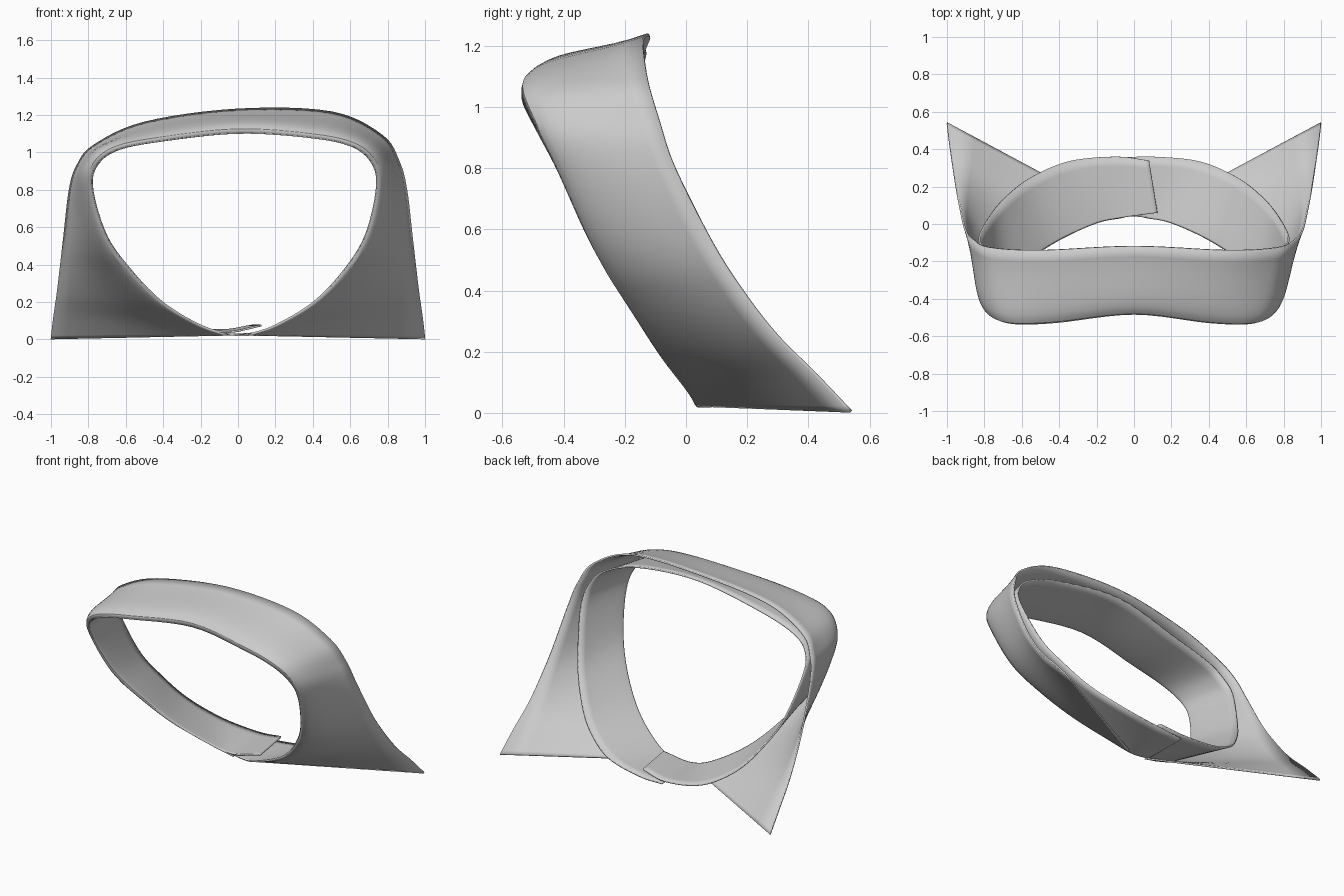
import bpy
from mathutils import Vector as V

if "Cube" in bpy.data.objects:
    bpy.data.objects.remove(bpy.data.objects["Cube"])

# Stations from front opening to centre back: fold line, leaf outer edge, stand lower edge
FOLD = [(.055, .035, .025), (.2, .005, .075), (.4, -.085, .195), (.56, -.19, .36), (.68, -.305, .55),
        (.74, -.415, .79), (.725, -.485, .93), (.62, -.53, 1.03), (.4, -.525, 1.08), (0, -.48, 1.105)]
LEAF = [(1, .54, .004), (.985, .42, .13), (.967, .3, .25), (.95, .195, .385), (.93, .09, .55),
        (.9, -.035, .8), (.86, -.085, .95), (.77, -.125, 1.09), (.5, -.14, 1.215), (0, -.118, 1.23)]
STAND = [(.1, .36, .035), (.35, .335, .085), (.55, .25, .2), (.68, .15, .36), (.765, .05, .53),
         (.825, -.065, .8), (.8, -.12, .94), (.7, -.142, 1.05), (.45, -.15, 1.14), (0, -.13, 1.18)]


def clamp(t):
    return max(0.0, min(1.0, t))


def left(p, fold=False):
    """Mirror a station, with the slight sag of the left side."""
    x, y, z = p
    z -= .055 * clamp(x / .45) * clamp((z - .85) / .25) * (.4 if fold else 1)
    if fold:
        x *= 1 + .05 * clamp((z - .3) / .4)
    return V((-x, y, z))


def whole(points, fold=False):
    return [V(p) for p in points] + [left(p, fold) for p in points[-2::-1]]


def spline(points, n=6):
    """Smooth curve through all points."""
    p = [2 * points[0] - points[1]] + points + [2 * points[-1] - points[-2]]
    out = []
    for i in range(1, len(p) - 2):
        a, b, c, d = p[i - 1:i + 3]
        for k in range(n):
            t = k / n
            out.append(.5 * (2 * b + (c - a) * t + (2 * a - 5 * b + 4 * c - d) * t * t
                             + (3 * b - a - 3 * c + d) * t ** 3))
    return out + [points[-1]]


def strip(name, top, edge, bulge, thick, rows=10):
    """Cloth band between two curves, rounded outward next to the fold."""
    verts, faces = [], []
    for f, e in zip(top, edge):
        along = (e - f).normalized()
        out = V((f.x, 0, f.z - .55))
        out = (out - along * out.dot(along)).normalized()
        amount = bulge * clamp((f.z - .05) / .4)
        for r in range(rows + 1):
            u = (r / rows) ** 1.6
            h = 3.2 * u ** .5 * (1 - u) ** 2 * amount
            verts.append(f.lerp(e, u) + out * h)
    w = rows + 1
    for i in range(len(top) - 1):
        for r in range(rows):
            a = i * w + r
            faces.append((a, a + 1, a + w + 1, a + w))
    mesh = bpy.data.meshes.new(name)
    mesh.from_pydata(verts, [], faces)
    ob = bpy.data.objects.new(name, mesh)
    bpy.context.collection.objects.link(ob)
    mod = ob.modifiers.new("thickness", 'SOLIDIFY')
    mod.thickness, mod.offset = thick, 0
    bpy.ops.object.select_all(action='DESELECT')
    ob.select_set(True)
    bpy.context.view_layer.objects.active = ob
    bpy.ops.object.shade_smooth_by_angle()
    return ob


# Turned-down collar leaf with its two points
fold = whole(FOLD, True)
strip("collar_leaf", spline(fold), spline(whole(LEAF)), .035, .01)

# Inner collar stand; the left end laps over the right end at the front
stand_top = [V((-.07, .045, .03))] + fold + [V((.125, .06, .075))]
stand_edge = [V((-.07, .355, .025))] + whole(STAND) + [V((.08, .34, .075))]
stand_top[-2].z += .015
stand_edge[-2].z += .015
strip("collar_stand", spline(stand_top), spline(stand_edge), -.004, .01)
